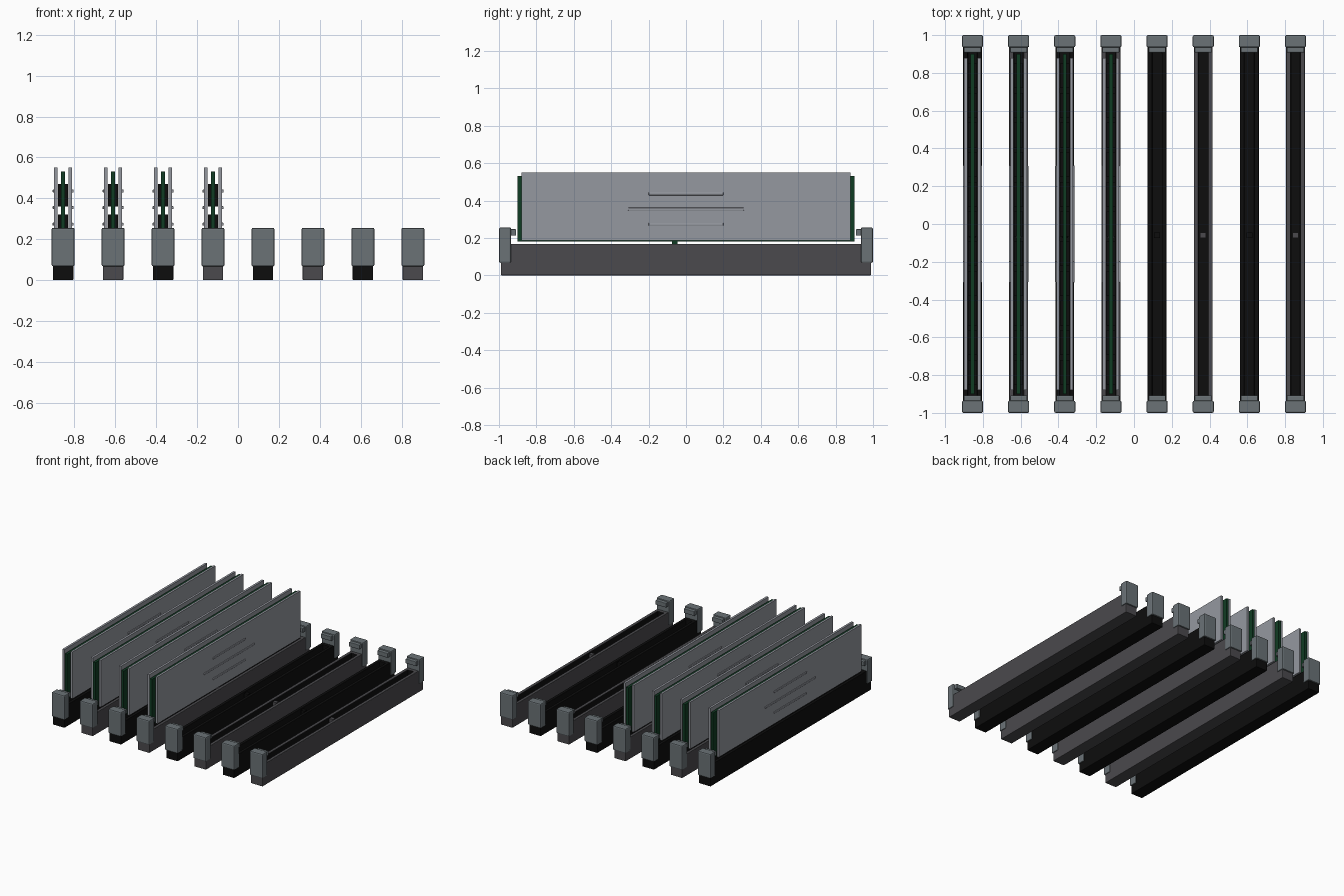
import bpy, bmesh
from mathutils import Matrix, Vector

default = bpy.data.objects.get("Cube")
if default:
    bpy.data.objects.remove(default, do_unlink=True)


def material(name, rgb):
    m = bpy.data.materials.new(name)
    m.use_nodes = True
    color = (*rgb, 1)
    m.diffuse_color = color
    m.node_tree.nodes["Principled BSDF"].inputs["Base Color"].default_value = color
    return m


BLACK = material("black plastic", (0.004, 0.004, 0.004))
CHARCOAL = material("charcoal plastic", (0.07, 0.068, 0.075))
CLIP = material("slate grey plastic", (0.145, 0.17, 0.183))
METAL = material("light grey metal", (0.30, 0.315, 0.35))
GREEN = material("dark green board", (0.005, 0.045, 0.017))


def add_box(bm, x, y, z):
    """Add a box from (low, high) ranges on each axis."""
    lo, hi = Vector((x[0], y[0], z[0])), Vector((x[1], y[1], z[1]))
    size = Matrix.Diagonal((*(hi - lo), 1))
    return bmesh.ops.create_cube(bm, size=1, matrix=Matrix.Translation((lo + hi) / 2) @ size)


def finish(bm, name, x, mats, bevel=0):
    mesh = bpy.data.meshes.new(name)
    bm.to_mesh(mesh)
    bm.free()
    for m in mats:
        mesh.materials.append(m)
    obj = bpy.data.objects.new(name, mesh)
    obj.location.x = x
    bpy.context.collection.objects.link(obj)
    if bevel:
        mod = obj.modifiers.new("soft edges", "BEVEL")
        mod.width = bevel
        mod.segments = 2
    return obj


def boxes(name, x, mat, ranges, bevel=0):
    bm = bmesh.new()
    for r in ranges:
        add_box(bm, *r)
    return finish(bm, name, x, [mat], bevel)


def slot_body(x, mat):
    # Long block with a closed-ended groove cut into its top
    bm = bmesh.new()
    add_box(bm, (-0.05, 0.05), (-0.99, 0.99), (0, 0.167))
    bm.normal_update()
    top = max(bm.faces, key=lambda f: f.calc_center_median().z)
    bmesh.ops.inset_individual(bm, faces=[top], thickness=0.034)
    for v in top.verts:
        v.co.y = 0.91 if v.co.y > 0 else -0.91
    floor = bmesh.ops.extrude_discrete_faces(bm, faces=[top])["faces"][0]
    bmesh.ops.translate(bm, verts=floor.verts, vec=(0, 0, -0.1))
    for f in bm.faces:
        c = f.calc_center_median()
        inner = all(abs(v.co.x) < 0.03 for v in f.verts)
        f.material_index = 1 if inner and c.z < 0.16 else 0
    finish(bm, "slot_body", x, [mat, BLACK], 0.004)
    # Key that divides the groove
    boxes("slot_key", x, mat, [((-0.016, 0.016), (-0.075, -0.045), (0.06, 0.165))])


def clips(x):
    for side, label in ((-1, "front"), (1, "back")):
        def span(a, b):
            return tuple(sorted((side * a, side * b)))
        boxes(label + "_clip", x, CLIP,
              [((-0.056, 0.056), span(0.935, 1), (0.067, 0.256))], 0.008)
        boxes(label + "_clip_arm", x, CLIP,
              [((-0.045, 0.045), span(0.908, 0.94), (0.212, 0.247))], 0.004)


def memory_stick(x):
    # Circuit board with a small key at the bottom edge
    boxes("circuit_board", x, GREEN,
          [((-0.01, 0.01), (-0.9, 0.9), (0.18, 0.53)),
           ((-0.01, 0.01), (-0.075, -0.045), (0.166, 0.181))])
    # Two rows of chips on both faces
    count, pitch = 11, 0.157
    chips = []
    for s in (-1, 1):
        xr = tuple(sorted((s * 0.009, s * 0.024)))
        for i in range(count):
            y = (i - (count - 1) / 2) * pitch
            for z in ((0.25, 0.32), (0.36, 0.47)):
                chips.append((xr, (y - 0.066, y + 0.066), z))
    boxes("memory_chips", x, BLACK, chips)
    # Metal side plates with slim raised ribs
    for s, label in ((-1, "right"), (1, "left")):
        plate = tuple(sorted((s * 0.027, s * 0.044)))
        rib = tuple(sorted((s * 0.043, s * 0.051)))
        boxes(label + "_heat_plate", x, METAL,
              [(plate, (-0.88, 0.88), (0.185, 0.55))])
        boxes(label + "_plate_ribs", x, METAL,
              [(rib, (-0.31, 0.31), (0.347, 0.362)),
               (rib, (-0.2, 0.2), (0.428, 0.443)),
               (rib, (-0.2, 0.2), (0.266, 0.281))], 0.003)


SPACING = 0.2443
for i in range(8):
    x = (i - 3.5) * SPACING
    slot_body(x, CHARCOAL if i % 2 else BLACK)
    clips(x)
    if i < 4:
        memory_stick(x)
